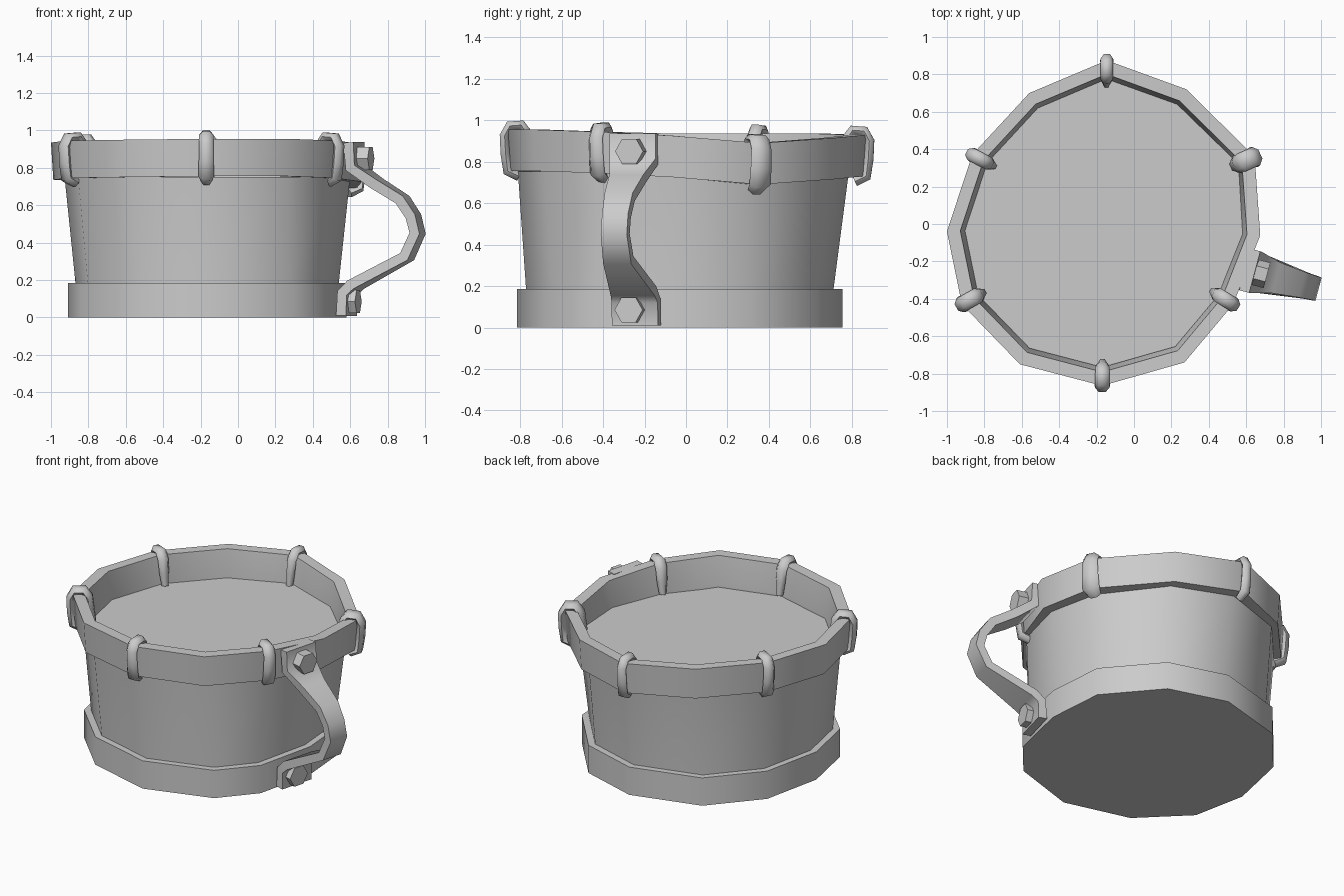
import bpy, bmesh, math
from mathutils import Vector

cube = bpy.data.objects.get("Cube")
if cube:
    bpy.data.objects.remove(cube, do_unlink=True)

grey = bpy.data.materials.new("plain_grey")
grey.use_nodes = True
grey.diffuse_color = (0.6, 0.6, 0.6, 1)
grey.node_tree.nodes["Principled BSDF"].inputs["Base Color"].default_value = (0.6, 0.6, 0.6, 1)

# Uneven twelve-sided outlines of rim and foot, counter-clockwise from the right
RIM = [(.675, -.06), (.645, .36), (.28, .72), (-.145, .875), (-.56, .70), (-.865, .37),
       (-1.0, -.04), (-.92, -.43), (-.61, -.75), (-.17, -.865), (.27, -.74), (.53, -.43)]
FOOT = [(.58, -.07), (.55, .31), (.27, .64), (-.11, .755), (-.56, .63), (-.825, .325),
        (-.91, -.07), (-.84, -.42), (-.56, -.70), (-.13, -.815), (.30, -.68), (.49, -.46)]
SAG = [-.02, -.055, -.03, -.015, -.01, -.01, -.01, 0, .005, .01, .01, 0]
RIM_CENTRE = Vector((-.16, 0, 0))
FOOT_CENTRE = Vector((-.165, -.03, 0))
UP = Vector((0, 0, 1))


def make(name, rings, closed, smooth=50):
    """Skin a list of rings; cap the ends or join last ring to first."""
    bm = bmesh.new()
    loops = [[bm.verts.new(p) for p in ring] for ring in rings]
    pairs = list(zip(loops, loops[1:]))
    if closed:
        pairs.append((loops[-1], loops[0]))
    else:
        bm.faces.new(loops[0])
        bm.faces.new(loops[-1])
    for a, b in pairs:
        n = len(a)
        for i in range(n):
            j = (i + 1) % n
            bm.faces.new((a[i], a[j], b[j], b[i]))
    bmesh.ops.recalc_face_normals(bm, faces=bm.faces)
    mesh = bpy.data.meshes.new(name)
    bm.to_mesh(mesh)
    bm.free()
    mesh.materials.append(grey)
    obj = bpy.data.objects.new(name, mesh)
    bpy.context.collection.objects.link(obj)
    if smooth:
        bpy.ops.object.select_all(action='DESELECT')
        obj.select_set(True)
        bpy.context.view_layer.objects.active = obj
        bpy.ops.object.shade_smooth_by_angle(angle=math.radians(smooth))


def outline_ring(blend, scale, z, sag=0):
    """Outline blended from foot (0) to rim (1), scaled, at a height."""
    centre = FOOT_CENTRE.lerp(RIM_CENTRE, blend)
    ring = []
    for foot, rim, s in zip(FOOT, RIM, SAG):
        p = Vector((*foot, 0)).lerp(Vector((*rim, 0)), blend)
        ring.append(centre + (p - centre) * scale + UP * (z + s * sag))
    return ring


def sweep(name, origin, out, path, section, thick, smooth):
    """Sweep a flat section along (outward, height, half width) points."""
    side = UP.cross(out)
    pts = [origin + out * u + UP * z for u, z, w in path]
    rings = []
    for i, p in enumerate(pts):
        before = (p - pts[i - 1]).normalized() if i else Vector()
        after = (pts[i + 1] - p).normalized() if i < len(pts) - 1 else Vector()
        normal = side.cross((before + after).normalized())
        rings.append([p + side * a * path[i][2] + normal * b * thick for a, b in section])
    make(name, rings, False, smooth)


# Tapered body with its flat inner surface
make("body", [outline_ring(0, .94, .02), outline_ring(0, .945, .185),
              outline_ring(.5, .965, .752)], False)

# Foot band and upper rim band
make("foot_band", [outline_ring(0, 1, 0), outline_ring(0, 1, .185)], False)
make("rim_band", [outline_ring(1, s, z, 1) for s, z in
                  [(.985, .745), (1, .945), (.915, .945), (.885, .76), (.885, .745)]], True)

# Six bent clips gripping alternate corners of the rim
hexagon = [(math.cos(k * math.pi / 3), math.sin(k * math.pi / 3)) for k in range(6)]
CLIP = [(-.12, -.18, .6), (-.11, -.10, .9), (-.10, -.02, 1), (-.07, .022, 1), (-.015, .018, 1),
        (.01, -.03, 1), (.005, -.12, 1.05), (-.005, -.20, 1.1), (-.06, -.225, .8)]
for k, half in zip(range(1, 12, 2), [.052, .033, .036, .042, .038, .038]):
    corner = Vector((*RIM[k], 0))
    out = (corner - RIM_CENTRE).normalized()
    top = corner + UP * (.945 + SAG[k])
    sweep(f"rim_clip_{k // 2 + 1}", top, out, [(u, z, w * half) for u, z, w in CLIP],
          hexagon, .028, 65)

# Strap handle, wide at the mounts and narrow at the grip
out = Vector((math.cos(math.radians(15)), -math.sin(math.radians(15)), 0))
side = UP.cross(out)
root = Vector((.60, -.245, 0))
STRAP = [(.02, .935, .115), (.03, .80, .115), (.15, .715, .085), (.29, .63, .07),
         (.35, .54, .065), (.373, .45, .065), (.315, .325, .07), (.03, .175, .11),
         (-.015, .13, .115), (-.02, .01, .115)]
square = [(-1, -1), (1, -1), (1, 1), (-1, 1)]
sweep("handle", root, out, STRAP, square, .0275, 65)

# Six-sided bolts through the handle mounts
for name, u, v, z in [("upper_bolt", .065, 0, .85), ("lower_bolt", .0, -.02, .085)]:
    rings = [[root + out * (u + d) + side * (v + a * .07) + UP * (z + b * .07)
              for a, b in hexagon] for d in (-.04, .05)]
    make(name, rings, False, 0)
